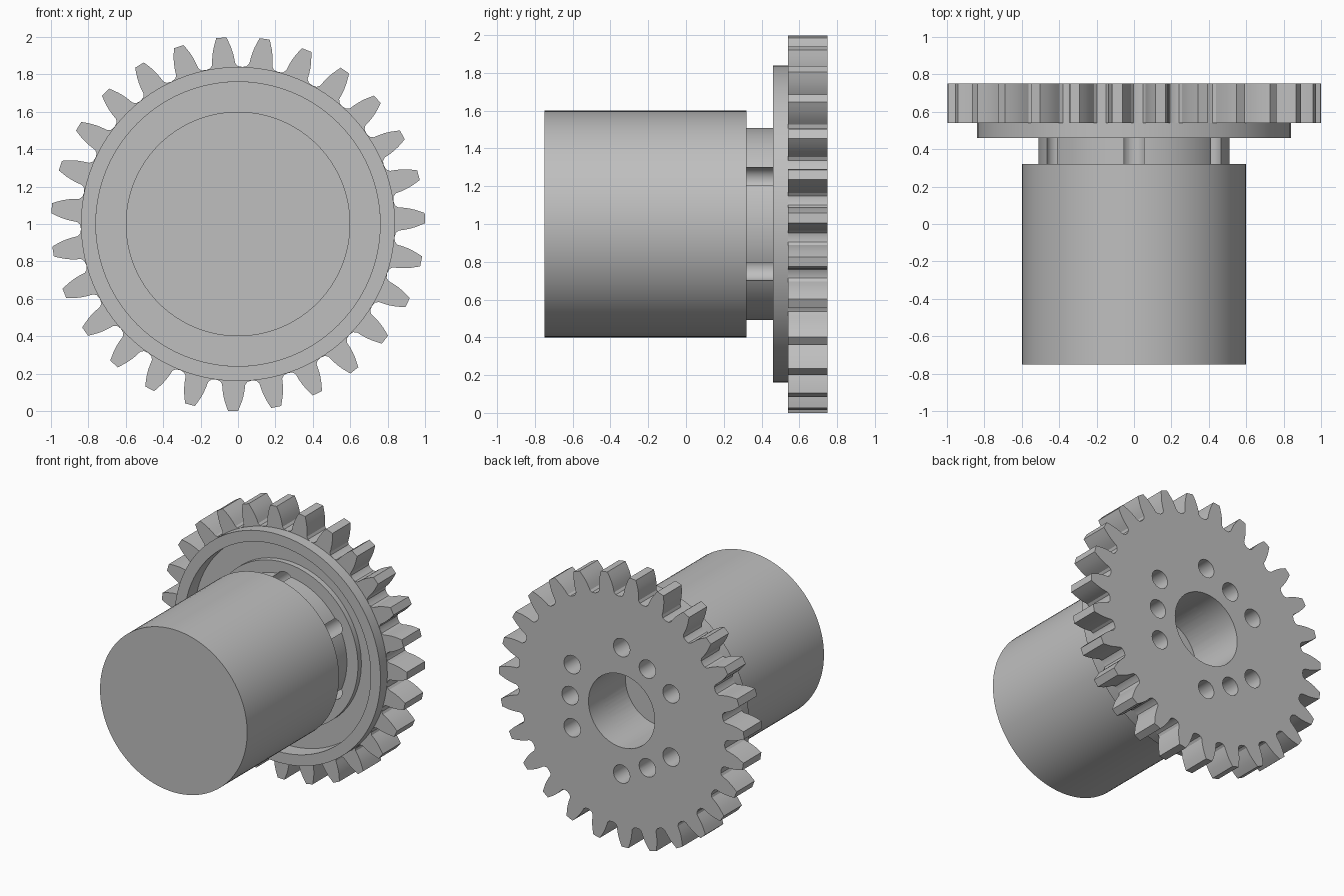
import bpy, bmesh, math
from mathutils import Matrix, Vector

if "Cube" in bpy.data.objects:
    bpy.data.objects.remove(bpy.data.objects["Cube"], do_unlink=True)

AXIS_Z = 1.0      # height of the common axis
STEPS = 96

grey = bpy.data.materials.new("plain_grey")
grey.use_nodes = True
colour = (0.52, 0.52, 0.52, 1)
grey.diffuse_color = colour
grey.node_tree.nodes["Principled BSDF"].inputs["Base Color"].default_value = colour


def finish(name, bm):
    bmesh.ops.remove_doubles(bm, verts=bm.verts, dist=1e-5)
    bmesh.ops.recalc_face_normals(bm, faces=bm.faces)
    mesh = bpy.data.meshes.new(name)
    bm.to_mesh(mesh)
    bm.free()
    mesh.materials.append(grey)
    obj = bpy.data.objects.new(name, mesh)
    bpy.context.collection.objects.link(obj)
    return obj


def lathe(name, profile, closed=False):
    """Turn a (radius, y) profile around the main axis."""
    bm = bmesh.new()
    verts = [bm.verts.new((r, y, AXIS_Z)) for r, y in profile]
    pairs = list(zip(verts, verts[1:]))
    if closed:
        pairs.append((verts[-1], verts[0]))
    edges = [bm.edges.new(p) for p in pairs]
    bmesh.ops.spin(bm, geom=verts + edges, cent=(0, 0, AXIS_Z), axis=(0, 1, 0),
                   angle=math.tau, steps=STEPS)
    return finish(name, bm)


def add_rod(bm, radius, x, z, y0, y1, segments):
    place = (Matrix.Translation((x, (y0 + y1) / 2, AXIS_Z + z))
             @ Matrix.Rotation(math.pi / 2, 4, 'X'))
    bmesh.ops.create_cone(bm, cap_ends=True, segments=segments, radius1=radius,
                          radius2=radius, depth=y1 - y0, matrix=place)


def activate(obj):
    bpy.ops.object.select_all(action='DESELECT')
    obj.select_set(True)
    bpy.context.view_layer.objects.active = obj


def cut(obj, cutter):
    mod = obj.modifiers.new("cut", 'BOOLEAN')
    mod.operation = 'DIFFERENCE'
    mod.solver = 'EXACT'
    mod.object = cutter
    activate(obj)
    bpy.ops.object.modifier_apply(modifier=mod.name)


# Main drum
drum = lathe("drum", [(0, -0.75), (0.6, -0.75), (0.6, 0.32), (0, 0.32)])

# Hub: neck with a low wider collar against the gear
hub = lathe("hub", [(0, 0.32), (0.51, 0.32), (0.51, 0.54), (0.6, 0.54),
                    (0.6, 0.58), (0, 0.58)])

# Raised rim on the front of the gear
rim = lathe("rim", [(0.76, 0.46), (0.84, 0.46), (0.84, 0.54), (0.76, 0.54)], closed=True)

# Gear: one tooth outline repeated round the axis
TEETH = 27
flank = [(0.845, 0.074), (0.86, 0.062), (0.89, 0.059), (0.92, 0.054),
         (0.95, 0.046), (0.98, 0.035), (1.0, 0.027)]
tooth = [(r, -w / r) for r, w in flank] + [(r, w / r) for r, w in reversed(flank)]
tooth.append((0.84, math.pi / TEETH))
bm = bmesh.new()
outline = []
for i in range(TEETH):
    centre = math.radians(1.8) + i * math.tau / TEETH
    for r, a in tooth:
        outline.append(bm.verts.new((r * math.cos(centre + a), 0.54,
                                     AXIS_Z + r * math.sin(centre + a))))
face = bm.faces.new(outline)
grown = bmesh.ops.extrude_face_region(bm, geom=[face])["geom"]
moved = [v for v in grown if isinstance(v, bmesh.types.BMVert)]
bmesh.ops.translate(bm, verts=moved, vec=Vector((0, 0.21, 0)))
gear = finish("gear", bm)

# Cutters: front recess, then bore with three groups of bolt holes
bm = bmesh.new()
add_rod(bm, 0.76, 0, 0, 0.4, 0.58, STEPS)
recess = finish("recess_cutter", bm)

bm = bmesh.new()
add_rod(bm, 0.27, 0, 0, 0.2, 0.9, 64)
for i in range(9):
    group, slot = divmod(i, 3)
    angle = math.radians(group * 120 + (slot - 1) * 30)
    reach = 0.42 if slot == 1 else 0.466
    add_rod(bm, 0.067, reach * math.cos(angle), reach * math.sin(angle), 0.2, 0.9, 32)
holes = finish("hole_cutter", bm)

cut(gear, recess)
cut(gear, holes)
cut(hub, holes)
for cutter in (recess, holes):
    cutter.hide_render = True
    bpy.data.objects.remove(cutter, do_unlink=True)

# Smooth round walls, keep edges crisp
for obj in (drum, hub, rim, gear):
    activate(obj)
    bpy.ops.object.shade_smooth_by_angle(angle=math.radians(25))
